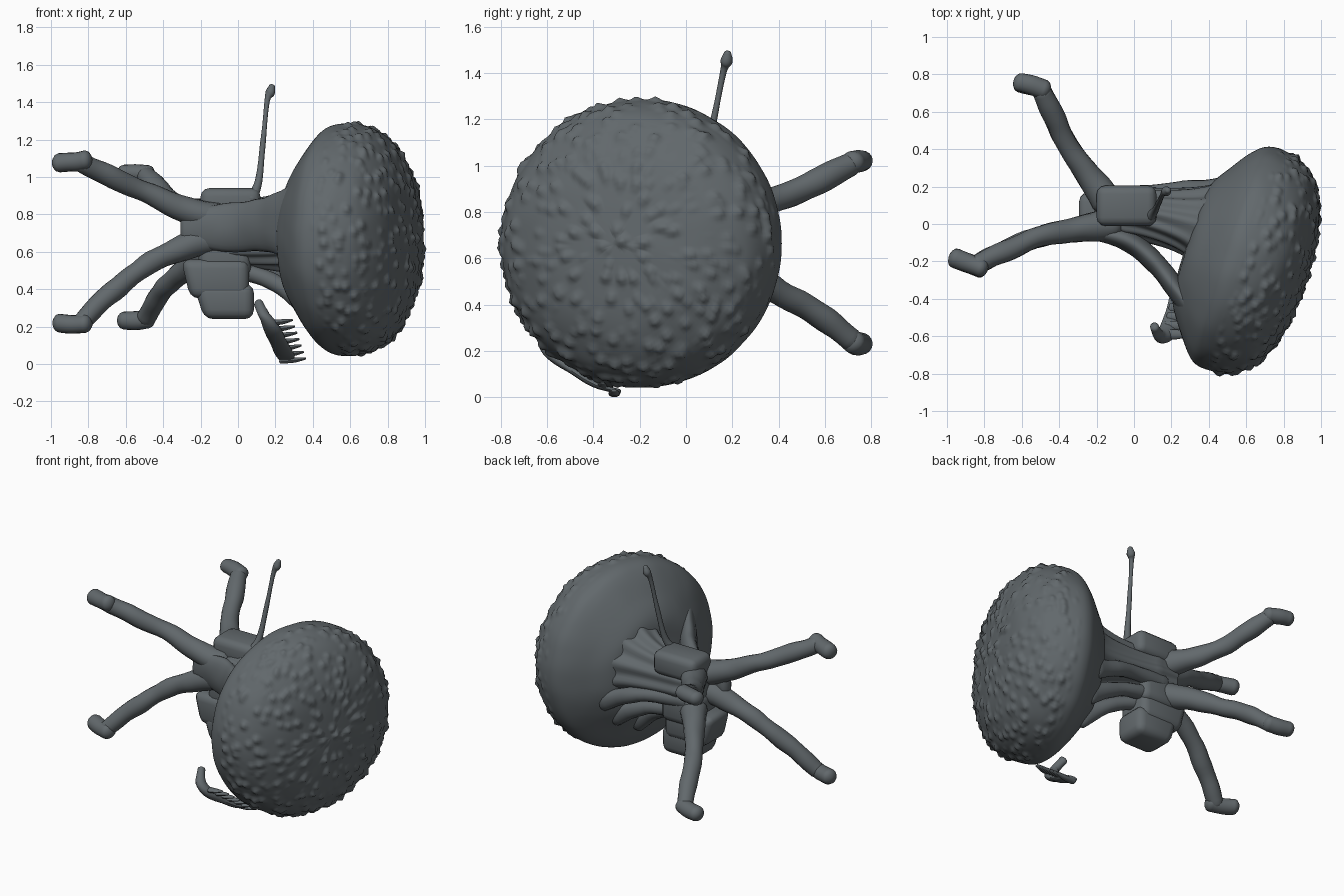
import bpy, bmesh, math
from mathutils import Vector, noise

if "Cube" in bpy.data.objects:
    bpy.data.objects.remove(bpy.data.objects["Cube"])

Z = Vector((0, 0, 1))
AXIS = Vector((0.951, -0.309, 0))      # direction the cap faces
SIDE = Vector((0.309, 0.951, 0))
MID_Z = 0.665

slate = bpy.data.materials.new("slate")
slate.diffuse_color = (0.122, 0.14, 0.15, 1)
slate.use_nodes = True
slate.node_tree.nodes["Principled BSDF"].inputs["Base Color"].default_value = slate.diffuse_color


def make(name, bm, angle=50):
    bmesh.ops.recalc_face_normals(bm, faces=bm.faces)
    me = bpy.data.meshes.new(name)
    bm.to_mesh(me)
    bm.free()
    me.materials.append(slate)
    ob = bpy.data.objects.new(name, me)
    bpy.context.collection.objects.link(ob)
    bpy.ops.object.select_all(action='DESELECT')
    ob.select_set(True)
    bpy.context.view_layer.objects.active = ob
    bpy.ops.object.shade_smooth_by_angle(angle=math.radians(angle))
    return ob


def spline(pts, steps=6):
    """Catmull-Rom through rows of any length."""
    p = [pts[0]] + list(pts) + [pts[-1]]
    out = []
    for i in range(1, len(p) - 2):
        for k in range(steps):
            t = k / steps
            out.append([0.5 * (2 * b + (c - a) * t + (2 * a - 5 * b + 4 * c - d) * t * t
                               + (3 * b - a - 3 * c + d) * t ** 3)
                        for a, b, c, d in zip(p[i - 1], p[i], p[i + 1], p[i + 2])])
    return out + [list(pts[-1])]


def loft(bm, rings):
    for a, b in zip(rings, rings[1:]):
        n = len(a)
        for j in range(n):
            bm.faces.new((a[j], a[(j + 1) % n], b[(j + 1) % n], b[j]))
    bm.faces.new(rings[0])
    bm.faces.new(rings[-1])


def tube(name, pts, sides=16, rough=0.008):
    """Rounded tube; each point is x, y, z, sideways radius, upright radius."""
    rows = spline(pts)
    cen = [Vector(r[:3]) for r in rows]
    tans = [(cen[min(i + 1, len(cen) - 1)] - cen[max(i - 1, 0)]).normalized()
            for i in range(len(cen))]
    secs = [(c, t, r[3], r[4]) for c, t, r in zip(cen, tans, rows)]

    def cap(s, sign):       # rounded ends
        c, t, a, b = s
        return [(c + t * sign * min(a, b) * math.sin(q) * 0.7, t, a * math.cos(q), b * math.cos(q))
                for q in (0.5, 1.0, 1.4)]
    secs = cap(secs[0], -1)[::-1] + secs + cap(secs[-1], 1)
    bm = bmesh.new()
    rings = []
    for c, t, a, b in secs:
        u = t.cross(Z).normalized()
        v = u.cross(t)
        ring = []
        for j in range(sides):
            q = 2 * math.pi * j / sides
            d = u * math.cos(q) * a + v * math.sin(q) * b
            ring.append(bm.verts.new(c + d + d.normalized() * noise.noise((c + d) * 9) * rough))
        rings.append(ring)
    loft(bm, rings)
    return make(name, bm)


def block(name, lo, hi, bevel, slant=0.0):
    """Bevelled box; slant pushes the lower left edge inwards."""
    bm = bmesh.new()
    bmesh.ops.create_cube(bm, size=1)
    for v in bm.verts:
        inset = slant if v.co.x < 0 and v.co.z < 0 else 0
        v.co = Vector([(a + b) / 2 + c * (b - a) for a, b, c in zip(lo, hi, v.co)])
        v.co.x += inset
    bmesh.ops.bevel(bm, geom=bm.edges[:], offset=bevel, segments=3, profile=0.5, affect='EDGES')
    return make(name, bm)


# Big domed cap: lathe profile (distance along axis, radius), pebbled on the front
profile = [(0.30, 0.01), (0.305, 0.2), (0.325, 0.33), (0.405, 0.46), (0.49, 0.57), (0.555, 0.615),
           (0.64, 0.62), (0.735, 0.598), (0.835, 0.53), (0.92, 0.38), (0.96, 0.18), (0.97, 0.01)]
bm = bmesh.new()
rings = []
for s, r in spline(profile, 11):
    ring = []
    for j in range(220):
        q = 2 * math.pi * j / 220
        d = SIDE * math.cos(q) + Z * math.sin(q)
        p = AXIS * s + d * r + Z * MID_Z
        front = min(max((s - 0.6) / 0.06, 0), 1)
        near = noise.voronoi(p * 15)[0][0]
        h = front * 0.05 * max(0, 0.5 - near) + 0.004 * noise.noise(p * 7)
        p += (d * r + AXIS * (s - 0.55)).normalized() * h
        ring.append(bm.verts.new(p))
    rings.append(ring)
loft(bm, rings)
make("domed_cap", bm, 60)

# Ridged trumpet-shaped neck: body oval growing into the back of the cap
bm = bmesh.new()
rings = []
for i in range(25):
    f = i / 24
    ring = []
    for j in range(96):
        q = 2 * math.pi * j / 96
        c, s = math.cos(q), math.sin(q)
        wave = 1 + 0.05 * math.cos(13 * q + 2 * f)
        a = Vector((-0.2 + 0.62 * f, 0.085 - 0.09 * f,
                    0.715 - 0.04 * f)) + Vector((0, 0.12 * c, 0.15 * s)) * wave * (0.85 + 0.3 * min(f * 4, 1))
        open_side = max(0, -c) * 0.24 + max(0, -s) * 0.16     # tighter near front and bottom
        r = (0.37 - open_side) * wave
        b = AXIS * 0.36 + (SIDE * c + Z * s) * r + Z * MID_Z
        w = max(0, (f - 0.3) / 0.7) ** 1.6
        ring.append(bm.verts.new(a.lerp(b, w)))
    rings.append(ring)
loft(bm, rings)
make("ridged_neck", bm)

# Blocks above and below the body
block("upper_box", (-0.2, -0.01, 0.78), (0.12, 0.205, 0.94), 0.045)
block("lower_box", (-0.305, -0.07, 0.35), (0.06, 0.17, 0.56), 0.05, 0.05)
block("lower_box_base", (-0.24, -0.07, 0.24), (0.085, 0.16, 0.43), 0.05, 0.06)
block("lower_body", (-0.21, -0.05, 0.47), (0.07, 0.19, 0.68), 0.05)

# Separate ribs from the lower body to the cap
for i, (deg, dz) in enumerate(((-25, 0.08), (-50, 0.0), (-78, -0.03))):
    c, s = math.cos(math.radians(deg)), math.sin(math.radians(deg))
    e = AXIS * 0.4 + (SIDE * c + Z * s) * 0.38 + Z * MID_Z
    b = Vector((-0.1, 0.06 + 0.1 * c, 0.56 + dz))
    m = b.lerp(e, 0.5) + Vector((0.03, 0, 0.03))
    tube(f"neck_rib_{i + 1}", [(*b, 0.05, 0.05), (*m, 0.045, 0.045), (*e, 0.05, 0.07)])

# Wide front strut sweeping from the legs to the near side of the cap
tube("front_strut", [(-0.28, -0.03, 0.73, 0.04, 0.1), (-0.05, -0.08, 0.73, 0.055, 0.13),
                     (0.1, -0.19, 0.74, 0.055, 0.14), (0.22, -0.34, 0.75, 0.055, 0.17),
                     (0.34, -0.5, 0.75, 0.055, 0.26)], 24)

# Four legs: front and back pairs, splaying up and down, each with a foot crossing its end
R = 0.056
legs = {
    "front_leg_upper": ([(-0.12, 0.0, 0.78), (-0.3, -0.03, 0.83), (-0.5, -0.065, 0.92),
                         (-0.7, -0.15, 1.01), (-0.84, -0.215, 1.08)],
                        [(-0.815, -0.235, 1.09), (-0.88, -0.21, 1.08), (-0.955, -0.18, 1.075)]),
    "front_leg_lower": ([(-0.12, 0.0, 0.68), (-0.3, -0.03, 0.62), (-0.5, -0.065, 0.52),
                         (-0.7, -0.15, 0.36), (-0.84, -0.215, 0.22)],
                        [(-0.815, -0.235, 0.215), (-0.88, -0.21, 0.215), (-0.955, -0.18, 0.22)]),
    "back_leg_upper": ([(-0.15, 0.13, 0.8), (-0.24, 0.26, 0.82), (-0.36, 0.43, 0.87),
                        (-0.43, 0.58, 0.94), (-0.49, 0.71, 1.005)],
                       [(-0.48, 0.72, 1.015), (-0.54, 0.74, 1.02), (-0.61, 0.76, 1.02)]),
    "back_leg_lower": ([(-0.15, 0.13, 0.58), (-0.24, 0.26, 0.53), (-0.36, 0.43, 0.44),
                        (-0.43, 0.58, 0.35), (-0.49, 0.71, 0.25)],
                       [(-0.48, 0.72, 0.24), (-0.54, 0.74, 0.235), (-0.61, 0.76, 0.235)]),
}
for name, (path, foot) in legs.items():
    tube(name, [(*p, r, r) for p, r in zip(path, (0.085, 0.068, R, R, 0.052))])
    tube(name.replace("leg", "foot"), [(*p, 0.052, 0.05) for p in foot])

# Thin stalk with a small bud
tube("stalk", [(0.07, 0.02, 0.88, 0.035, 0.035), (0.11, 0.07, 0.98, 0.02, 0.02),
               (0.135, 0.12, 1.2, 0.014, 0.014), (0.155, 0.16, 1.4, 0.013, 0.013),
               (0.172, 0.175, 1.45, 0.026, 0.024), (0.182, 0.18, 1.485, 0.016, 0.016)], 12, 0.002)

# Loose curled fragment with thin fins under the cap
tube("curled_fragment", [(0.11, -0.55, 0.32, 0.025, 0.03), (0.14, -0.6, 0.26, 0.035, 0.03),
                         (0.18, -0.57, 0.19, 0.045, 0.03), (0.22, -0.47, 0.11, 0.05, 0.02),
                         (0.25, -0.37, 0.05, 0.05, 0.015), (0.26, -0.29, 0.025, 0.04, 0.012)])
for i in range(7):
    t = i / 6
    x, y, z = 0.16 + 0.07 * t, -0.59 + 0.28 * t, 0.22 - 0.205 * t
    tube(f"fragment_fin_{i + 1}", [(x, y, z, 0.025, 0.014), (x + 0.07, y, z + 0.005, 0.025, 0.014),
                                   (x + 0.13, y, z + 0.015, 0.012, 0.006)], 10, 0.002)
